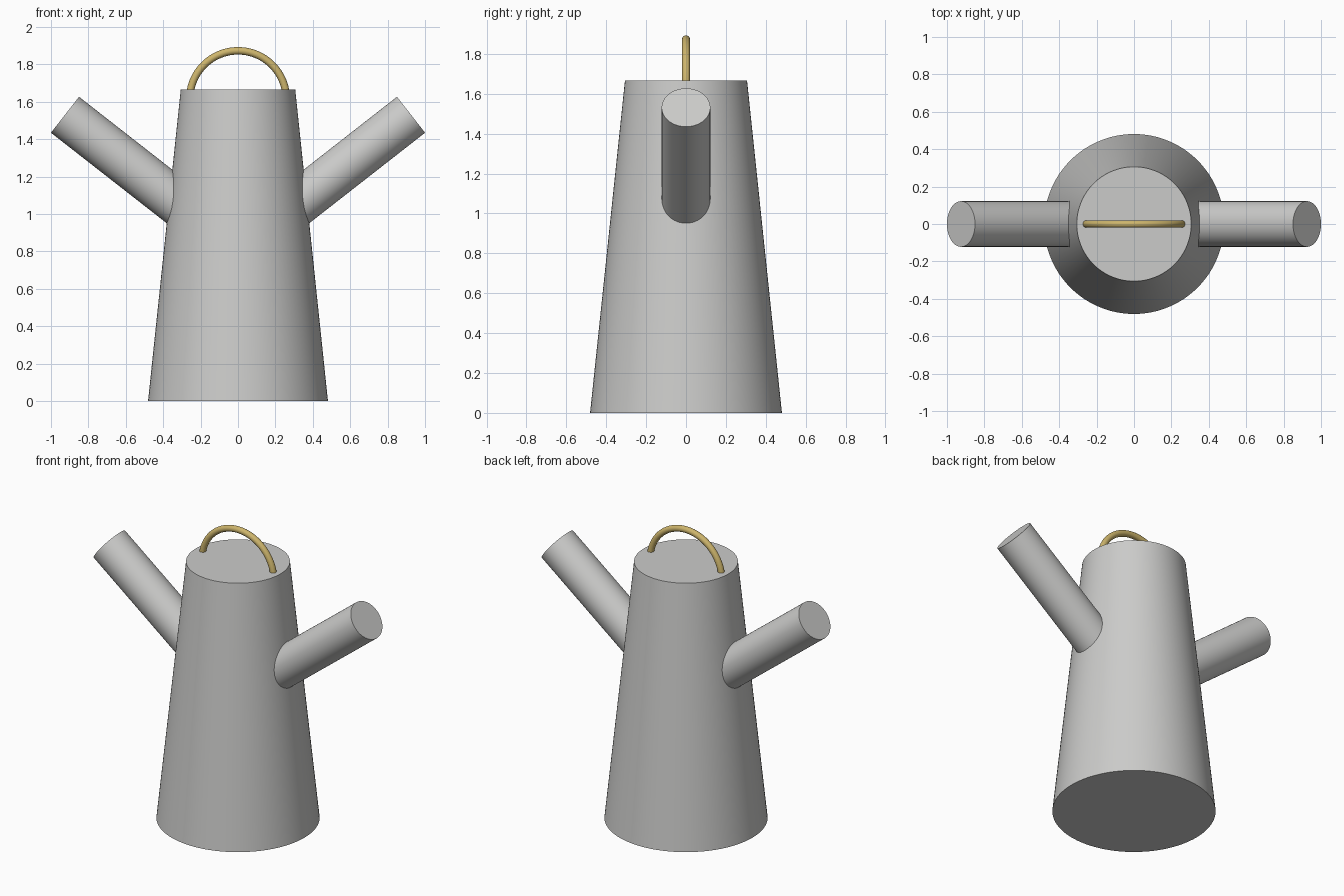
import bpy
import math
from mathutils import Vector

cube = bpy.data.objects.get("Cube")
if cube:
    bpy.data.objects.remove(cube, do_unlink=True)


def make_material(name, color):
    mat = bpy.data.materials.new(name)
    mat.use_nodes = True
    mat.diffuse_color = color
    mat.node_tree.nodes["Principled BSDF"].inputs["Base Color"].default_value = color
    return mat


def finish(obj, name, mat):
    obj.name = name
    obj.data.materials.append(mat)
    bpy.ops.object.select_all(action="DESELECT")
    obj.select_set(True)
    bpy.context.view_layer.objects.active = obj
    bpy.ops.object.shade_smooth_by_angle(angle=math.radians(35))


def rod(name, start, end, radius_start, radius_end, mat, sides=64):
    """Capped cylinder or cone between two points."""
    start, end = Vector(start), Vector(end)
    axis = end - start
    bpy.ops.mesh.primitive_cone_add(
        vertices=sides, radius1=radius_start, radius2=radius_end,
        depth=axis.length, location=(start + end) / 2,
        rotation=axis.to_track_quat("Z", "Y").to_euler())
    finish(bpy.context.object, name, mat)


grey = make_material("light grey", (0.6, 0.6, 0.59, 1))
gold = make_material("gold", (0.61, 0.46, 0.15, 1))

# Tapered body
HEIGHT = 1.667
rod("body", (0, 0, 0), (0, 0, HEIGHT), 0.481, 0.306, grey, 96)

# Raised arms, sunk into the body
TILT = math.radians(38)
ARM_RADIUS, ARM_LENGTH = 0.122, 0.85
for side, name in ((1, "left_arm"), (-1, "right_arm")):
    tip = Vector((side * 0.925, 0, 1.531))
    root = tip - ARM_LENGTH * Vector((side * math.cos(TILT), 0, math.sin(TILT)))
    rod(name, root, tip, ARM_RADIUS, ARM_RADIUS, grey)

# Hanging loop, its lower half buried in the body
bpy.ops.mesh.primitive_torus_add(
    major_radius=0.258, minor_radius=0.02, major_segments=96, minor_segments=20,
    location=(0, 0, 1.615), rotation=(math.pi / 2, 0, 0))
finish(bpy.context.object, "hanging_loop", gold)
